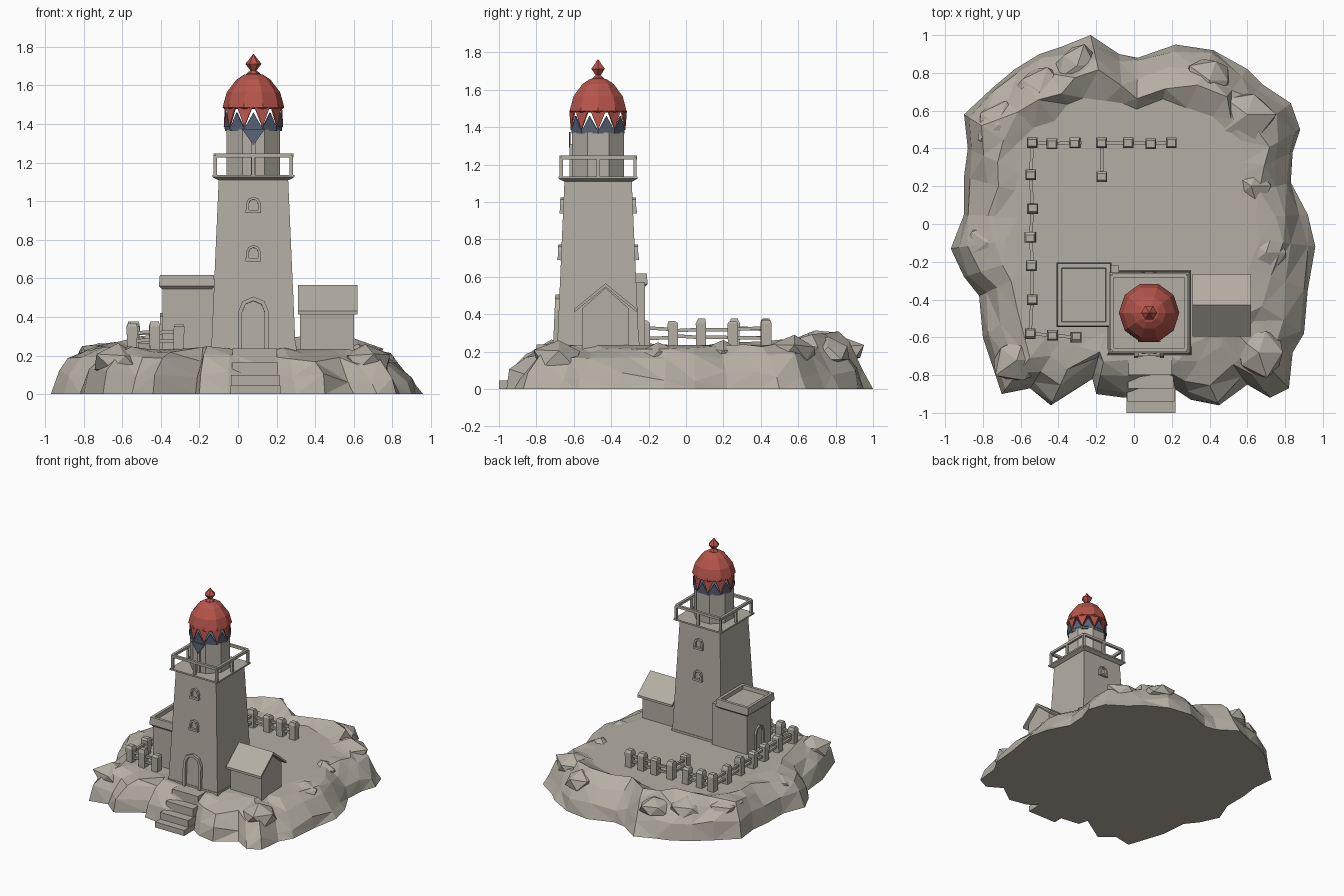
import bpy, bmesh, math, random
from mathutils import Matrix, Vector

random.seed(4)
if "Cube" in bpy.data.objects:
    bpy.data.objects.remove(bpy.data.objects["Cube"])


def material(name, rgb):
    m = bpy.data.materials.new(name)
    m.use_nodes = True
    m.diffuse_color = (*rgb, 1)
    m.node_tree.nodes["Principled BSDF"].inputs["Base Color"].default_value = (*rgb, 1)
    return m


STONE = material("warm grey stone", (0.46, 0.425, 0.37))
RED = material("faded red", (0.47, 0.09, 0.07))
SLATE = material("slate blue", (0.1, 0.13, 0.19))
TX, TY, GROUND = 0.08, -0.47, 0.235
BASE, TOP = 0.22, 0.18          # tower half widths
DECK = 1.11


def finish(name, bm, mat, matrix=Matrix()):
    bmesh.ops.recalc_face_normals(bm, faces=bm.faces)
    mesh = bpy.data.meshes.new(name)
    bm.to_mesh(mesh)
    bm.free()
    mesh.materials.append(mat)
    ob = bpy.data.objects.new(name, mesh)
    ob.matrix_world = matrix
    bpy.context.collection.objects.link(ob)
    return ob


def loft(name, rings, mat=STONE, triangles=False, matrix=Matrix()):
    """Skin a stack of equal point rings and cap both ends."""
    bm = bmesh.new()
    rows = [[bm.verts.new(p) for p in ring] for ring in rings]
    n = len(rows[0])
    for a, b in zip(rows, rows[1:]):
        for i in range(n):
            j = (i + 1) % n
            bm.faces.new((a[i], a[j], b[j], b[i]))
    bm.faces.new(rows[0][::-1])
    bm.faces.new(rows[-1])
    if triangles:
        bmesh.ops.triangulate(bm, faces=bm.faces)
    return finish(name, bm, mat, matrix)


def rect(cx, cy, hx, hy, z):
    return [(cx + sx * hx, cy + sy * hy, z) for sx, sy in ((-1, -1), (1, -1), (1, 1), (-1, 1))]


def ngon(n, r, z, turn=0.0):
    return [(TX + r * math.cos(math.tau * i / n + turn),
             TY + r * math.sin(math.tau * i / n + turn), z) for i in range(n)]


def box(name, x0, x1, y0, y1, z0, z1, mat=STONE):
    c = ((x0 + x1) / 2, (y0 + y1) / 2, (x1 - x0) / 2, (y1 - y0) / 2)
    return loft(name, [rect(*c, z0), rect(*c, z1)], mat)


def beam(name, a, b, t):
    """Square bar between two points."""
    a, b = Vector(a), Vector(b)
    m = Matrix.Translation(a) @ (b - a).to_track_quat('Z', 'Y').to_matrix().to_4x4()
    return loft(name, [rect(0, 0, t, t, 0), rect(0, 0, t, t, (b - a).length)], matrix=m)


def arch_frame(name, matrix, w, h, t, d):
    """Arched surround standing proud of a wall that faces -y."""
    def arch(r):
        arc = [(r * math.cos(k * math.pi / 4), h + r * math.sin(k * math.pi / 4)) for k in range(5)]
        return [(r, 0)] + arc + [(-r, 0)]
    bm = bmesh.new()
    outer, inner = [[bm.verts.new((x, -d, z)) for x, z in arch(r)] for r in (w, w - t)]
    for i in range(len(outer) - 1):
        bm.faces.new((outer[i], outer[i + 1], inner[i + 1], inner[i]))
    new = bmesh.ops.extrude_face_region(bm, geom=bm.faces[:])["geom"]
    bmesh.ops.translate(bm, verts=[v for v in new if isinstance(v, bmesh.types.BMVert)], vec=(0, d + 0.02, 0))
    return finish(name, bm, STONE, matrix)


# Rocky island: shoreline, steep face, shoulder, crest, plateau
SHORE = [(.96, -.12), (.92, .05), (.83, .22), (.84, .38), (.88, .5), (.83, .64), (.68, .74), (.6, .82),
         (.42, .92), (.22, .95), (.02, .88), (-.08, .9), (-.23, 1), (-.38, .94), (-.5, .9), (-.63, .82),
         (-.75, .72), (-.9, .58), (-.88, .4), (-.9, .25), (-.9, .05), (-.97, -.13), (-.9, -.28),
         (-.82, -.38), (-.8, -.6), (-.7, -.9), (-.55, -.87), (-.44, -.96), (-.22, -.82), (-.2, -.9),
         (-.05, -.92), (.18, -.85), (.3, -.93), (.45, -.96), (.6, -.85), (.72, -.92), (.82, -.87),
         (.84, -.68), (.9, -.58), (.92, -.35)]
rings = [[], [], [], [], []]
for x, y in SHORE:
    back = max(0, y)
    levels = ((1, 0, 0, 0), (.965, .02, .095 - .03 * x, .03), (.885, .025, .185 - .02 * x + .05 * back, .02),
              (.79, .04, .232 - .03 * max(0, x) + .075 * back, .018), (.68, .03, GROUND, 0))
    for ring, (s, js, z, jz) in zip(rings, levels):
        k = s + random.uniform(-js, js)
        ring.append((x * k, y * k, z + random.uniform(-jz, jz)))
loft("rocky_island", rings, triangles=True)

# Boulders along the rim
for x, y, r in ((-.5, .7, .15), (-.72, .52, .14), (.4, .76, .13), (.6, .58, .15), (.62, .2, .13),
                (.7, -.15, .13), (.66, -.68, .14), (-.62, -.72, .14), (-.78, -.1, .12), (-.3, .84, .12)):
    bm = bmesh.new()
    bmesh.ops.create_icosphere(bm, subdivisions=1, radius=r)
    for v in bm.verts:
        v.co *= random.uniform(.8, 1.15)
        v.co.z *= .62
    finish("rim_boulder", bm, STONE, Matrix.Translation((x, y, .165 + .04 * max(0, y))))

# Front steps
for i, (y, z) in enumerate(((-1, .045), (-.94, .1), (-.87, .165), (-.8, .237))):
    box("front_step", -.04 + .004 * i, .22 - .006 * i, y, -.62, 0, z)

# Tower
loft("tower", [rect(TX, TY, BASE, BASE, .2), rect(TX, TY, TOP, TOP, DECK)])
loft("tower_plinth", [rect(TX, TY, .225, .225, .2), rect(TX, TY, .222, .222, .25)])
slope = (BASE - TOP) / (DECK - .2)


def on_wall(z, turn):
    half = BASE - slope * (z - .2)
    return (Matrix.Translation((TX, TY, z)) @ Matrix.Rotation(turn, 4, 'Z')
            @ Matrix.Translation((0, -half, 0)) @ Matrix.Rotation(-math.atan(slope), 4, 'X'))


arch_frame("door_frame", on_wall(GROUND, 0), .08, .19, .022, .022)
for turn in (0, math.pi):
    for z in (.7, .95):
        m = on_wall(z, turn)
        arch_frame("window_frame", m, .038, .035, .014, .018)
        loft("window_sill", [rect(0, 0, .04, .02, -.012), rect(0, 0, .04, .02, .004)], matrix=m)

# Gallery deck and railing
loft("gallery_deck", [rect(TX, TY, .185, .185, DECK), rect(TX, TY, .212, .212, 1.125),
                      rect(TX, TY, .212, .212, 1.137)])
corners = [Vector(p) for p in rect(TX, TY, .197, .197, 1.237)]
for i, a in enumerate(corners):
    b = corners[(i + 1) % 4]
    beam("gallery_rail", a, b, .01)
    for p in (a, (a + b) / 2):
        beam("gallery_post", (p.x, p.y, 1.13), p, .009)

# Lantern room
eighth = math.pi / 8
loft("lantern_drum", [ngon(8, .15, 1.13, eighth), ngon(8, .15, 1.372, eighth)])
box("drum_door_post", TX - .012, TX + .012, TY - .152, TY - .12, 1.13, 1.31)
loft("lantern_band", [ngon(10, .148, 1.365), ngon(10, .15, 1.392)], SLATE)


def teeth(name, mat, z_base, z_tip, shift, spread, r):
    bm = bmesh.new()
    for k in range(10):
        a = math.tau * (k + shift) / 10
        bm.faces.new([bm.verts.new((TX + r * math.cos(t), TY + r * math.sin(t), z))
                      for t, z in ((a - spread, z_base), (a + spread, z_base), (a, z_tip))])
    ob = finish(name, bm, mat)
    mod = ob.modifiers.new("thickness", 'SOLIDIFY')
    mod.thickness, mod.offset = .008, 0


teeth("red_lattice", RED, 1.485, 1.385, 0, .27, .15)
teeth("slate_lattice", SLATE, 1.385, 1.46, .5, .29, .147)
loft("hanging_pennant", [[(TX + x, TY + y, z) for x, z in ((-.06, 1.375), (.06, 1.375), (0, 1.29))]
                         for y in (-.156, -.148)], SLATE)

# Dome and finial
loft("dome", [ngon(10, r, z) for r, z in ((.15, 1.478), (.16, 1.485), (.155, 1.505), (.138, 1.565),
                                          (.088, 1.63), (.05, 1.655), (.03, 1.66))], RED)
loft("finial", [ngon(6, r, z) for r, z in ((.035, 1.65), (.035, 1.662), (.016, 1.678), (.042, 1.712),
                                           (.02, 1.738), (.002, 1.762))], RED)

# Flat roofed annex with parapet
box("annex_walls", -.39, -.08, -.525, -.22, .2, .57)
roof = (-.265, -.375)
loft("annex_parapet", [rect(*roof, .128, .155, .545), rect(*roof, .145, .17, .56), rect(*roof, .14, .165, .618),
                       rect(*roof, .118, .143, .618), rect(*roof, .115, .14, .588)])
arch_frame("annex_door_frame", Matrix.Translation((-.39, -.37, GROUND)) @ Matrix.Rotation(-math.pi / 2, 4, 'Z'),
           .055, .13, .016, .014)

# Gabled shed
RY = -.43
gable = [(-.125, .15), (.125, .15), (.125, .43), (0, .54), (-.125, .43)]
loft("shed_walls", [[(x, RY + y, z) for y, z in gable] for x in (.32, .6)])
slab = [(-.165, .412), (0, .545), (.165, .412), (.165, .43), (0, .565), (-.165, .43)]
loft("shed_roof", [[(x, RY + y, z) for y, z in slab] for x in (.31, .62)])

# Fences
RUNS = [[(-.28, .43), (-.31, .43), (-.43, .425), (-.54, .43), (-.545, .26), (-.54, .08), (-.545, -.07),
         (-.54, -.22), (-.54, -.4), (-.55, -.58), (-.43, -.59), (-.31, -.6)],
        [(-.17, .25), (-.17, .43), (-.03, .43), (.09, .425), (.2, .43)]]
for run in RUNS:
    for p, q in zip(run, run[1:]):
        for z in (.275, .318):
            beam("fence_rail", (*p, z), (*q, z + random.uniform(-.01, .01)), .009)
    for i, p in enumerate(run[1:] if run is RUNS[0] else run):
        lean = random.uniform(-.006, .006)
        loft("fence_post", [rect(*p, .026, .026, .21), rect(p[0] + lean, p[1], .028, .028, .35),
                            rect(p[0] + lean, p[1] + lean, .022, .018, .36 + random.uniform(0, .022))])
